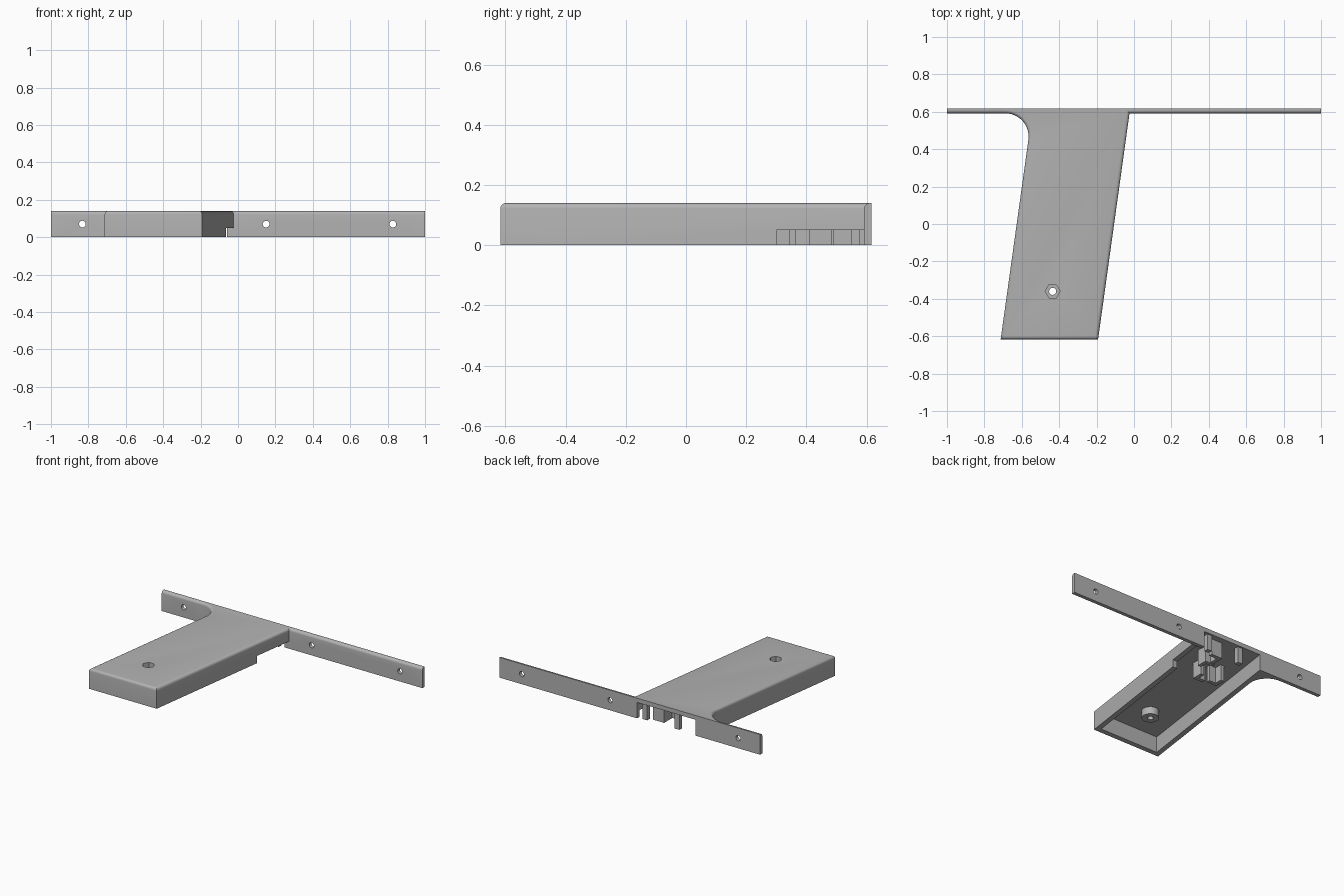
import bpy, bmesh, math
from mathutils import Vector

cube = bpy.data.objects.get("Cube")
if cube:
    bpy.data.objects.remove(cube, do_unlink=True)

H, ROOF, BACK, FLANGE = 0.14, 0.11, 0.617, 0.592

grey = bpy.data.materials.new("plain grey")
grey.use_nodes = True
COLOUR = (0.45, 0.45, 0.45, 1)
grey.diffuse_color = COLOUR
grey.node_tree.nodes["Principled BSDF"].inputs["Base Color"].default_value = COLOUR


def prism(name, outline, z0, z1, round_edge=None):
    """Extrude an outline upward; optionally round the chosen top edges."""
    bm = bmesh.new()
    face = bm.faces.new([bm.verts.new((x, y, z0)) for x, y in outline])
    top = bmesh.ops.extrude_face_region(bm, geom=[face])["geom"]
    for v in top:
        if isinstance(v, bmesh.types.BMVert):
            v.co.z = z1
    bmesh.ops.recalc_face_normals(bm, faces=bm.faces[:])
    if round_edge:
        edges = [e for e in bm.edges if round_edge(*(v.co for v in e.verts))]
        bmesh.ops.bevel(bm, geom=edges, offset=0.018, segments=5,
                        profile=0.5, affect='EDGES')
    mesh = bpy.data.meshes.new(name)
    bm.to_mesh(mesh)
    bm.free()
    mesh.materials.append(grey)
    ob = bpy.data.objects.new(name, mesh)
    bpy.context.collection.objects.link(ob)
    return ob


def box(name, x0, x1, y0, y1, z0, z1):
    return prism(name, [(x0, y0), (x1, y0), (x1, y1), (x0, y1)], z0, z1)


def disc(x, y, r, n):
    return [(x + r * math.cos(2 * math.pi * i / n),
             y + r * math.sin(2 * math.pi * i / n)) for i in range(n)]


def cut(ob, cutter):
    """Subtract a cutter and remove it."""
    cutter.hide_render = True
    mod = ob.modifiers.new("cut", 'BOOLEAN')
    mod.operation = 'DIFFERENCE'
    mod.solver = 'EXACT'
    mod.object = cutter
    bpy.context.view_layer.objects.active = ob
    bpy.ops.object.modifier_apply(modifier=mod.name)
    bpy.data.objects.remove(cutter, do_unlink=True)


# Slanted sides of the arm, as x for a given y
def left_x(y):
    return -0.713 + 0.139 * (y + BACK)


def right_x(y):
    return -0.192 + 0.139 * (y + BACK)


# T-shaped outline with a fillet where the arm meets the strip on its left
R = 0.125
cx, cy = left_x(FLANGE - R) - R * 1.01, FLANGE - R
fillet = [(cx + R * math.cos(a), cy + R * math.sin(a))
          for a in (math.radians(-8 + 98 * i / 12) for i in range(13))]
outline = [(left_x(-BACK), -BACK), (right_x(-BACK), -BACK),
           (right_x(FLANGE), FLANGE), (1, FLANGE), (1, BACK), (-1, BACK),
           (-1, FLANGE)] + fillet[::-1]


def front_rim(a, b):
    on_top = min(a.z, b.z) > H - 0.001
    at_back = min(a.y, b.y) > BACK - 0.001
    at_end = abs(a.x - b.x) < 0.001 and abs(a.x) > 0.99
    return on_top and not at_back and not at_end


body = prism("arm_and_mounting_strip", outline, 0, H, front_rim)

# Hollow underside, open at the back
T = 0.035
y0, y1 = -BACK + T, BACK + 0.1
cut(body, prism("cavity", [(left_x(y0) + T, y0), (right_x(y0) - T, y0),
                           (right_x(y1) - T, y1), (left_x(y1) + T, y1)], -0.1, ROOF))

# Low notch in the right-hand wall
cut(body, box("notch", -0.15, 0.1, 0.3, FLANGE, -0.1, 0.05))

# Screw holes through the strip
for x in (-0.832, 0.15, 0.828):
    hole = prism("strip_hole", disc(0, 0, 0.018, 24), -0.1, 0.1)
    hole.rotation_euler.x = math.pi / 2
    hole.location = (x, 0.6, 0.07)
    bpy.context.view_layer.update()
    cut(body, hole)

# Nut recess in the top, with a boss below it
BX, BY = -0.435, -0.36
boss = prism("nut_boss", disc(BX, BY, 0.055, 32), 0.06, ROOF + 0.005)
for part in (body, boss):
    cut(part, prism("nut_recess", disc(BX, BY, 0.04, 6), 0.085, 0.3))
    cut(part, prism("bolt_hole", disc(BX, BY, 0.019, 24), -0.1, 0.3))

# Thin posts at the open back
for name, x in (("left_rear_post", -0.355), ("right_rear_post", -0.108)):
    box(name, x - 0.018, x + 0.018, 0.575, 0.605, 0, ROOF + 0.01)


# Corner brackets hanging from the roof
def bracket(name, x, y, sx, sy, size=0.075, t=0.025):
    pts = [(0, 0), (size, 0), (size, t), (t, t), (t, size), (0, size)]
    prism(name, [(x + sx * a, y + sy * b) for a, b in pts], 0, ROOF + 0.01)


bracket("front_right_bracket", -0.255, 0.27, -1, 1)
bracket("front_left_bracket", -0.425, 0.29, 1, 1)
bracket("middle_bracket", -0.175, 0.485, -1, -1)
bracket("rear_bracket", -0.235, 0.575, 1, -1, 0.085)

# Smooth rounded edges, crisp corners
for ob in bpy.context.scene.objects:
    ob.select_set(ob.type == 'MESH' and grey.name in ob.data.materials)
bpy.context.view_layer.objects.active = body
bpy.ops.object.shade_smooth_by_angle(angle=math.radians(30))
